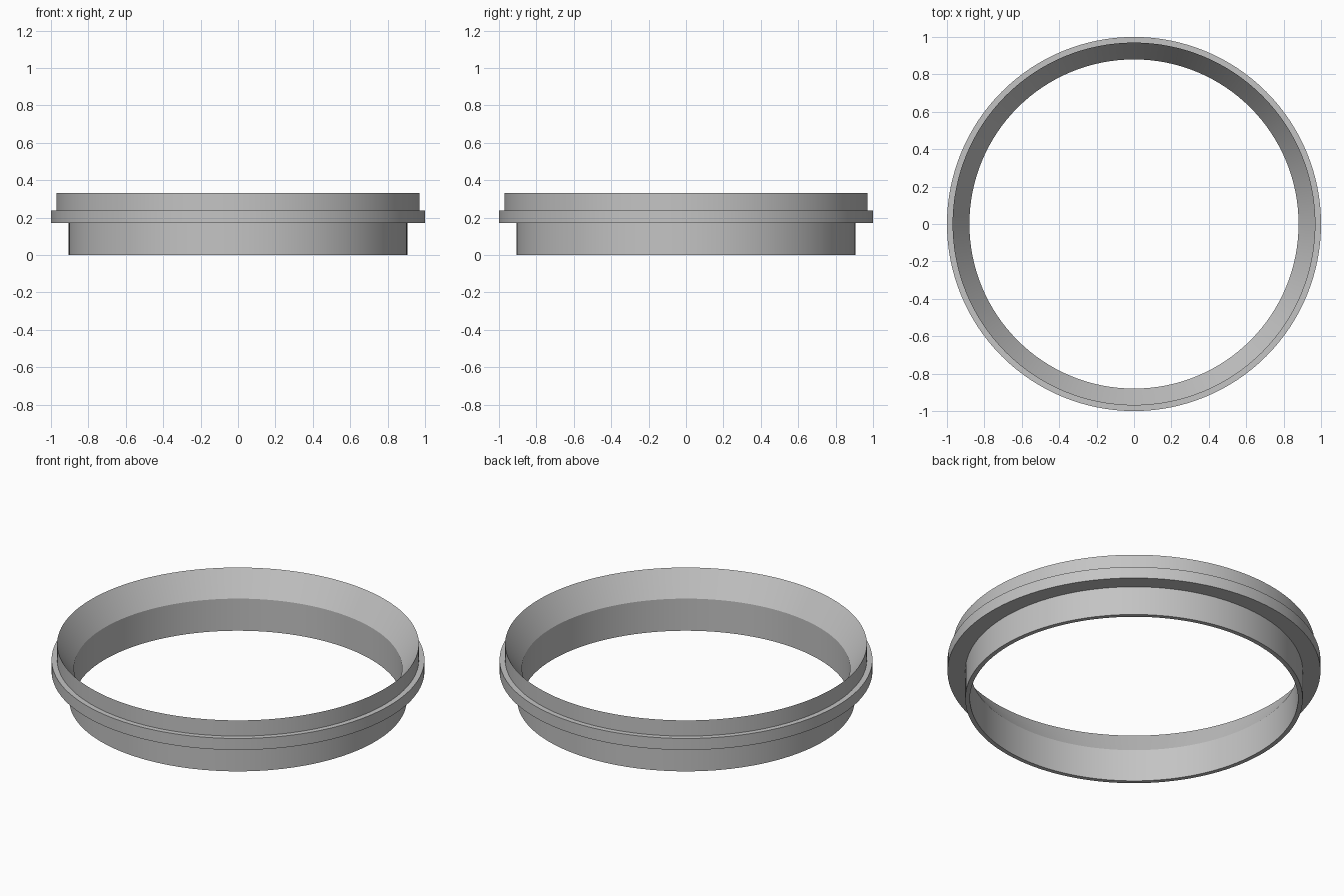
import bpy, bmesh, math

cube = bpy.data.objects.get("Cube")
if cube:
    bpy.data.objects.remove(cube, do_unlink=True)

SEGMENTS = 128

# Plain grey material
grey = bpy.data.materials.new("plain_grey")
grey.use_nodes = True
colour = (0.55, 0.55, 0.55, 1)
grey.diffuse_color = colour
grey.node_tree.nodes["Principled BSDF"].inputs["Base Color"].default_value = colour


def lathe(name, profile, material):
    """Revolve a closed (radius, height) profile around the z axis."""
    bm = bmesh.new()
    rings = []
    for i in range(SEGMENTS):
        a = math.tau * i / SEGMENTS
        rings.append([bm.verts.new((r * math.cos(a), r * math.sin(a), z))
                      for r, z in profile])
    n = len(profile)
    for i, ring in enumerate(rings):
        following = rings[(i + 1) % SEGMENTS]
        for j in range(n):
            k = (j + 1) % n
            bm.faces.new((ring[j], following[j], following[k], ring[k]))
    bmesh.ops.recalc_face_normals(bm, faces=bm.faces)
    mesh = bpy.data.meshes.new(name)
    bm.to_mesh(mesh)
    bm.free()
    mesh.materials.append(material)
    obj = bpy.data.objects.new(name, mesh)
    bpy.context.collection.objects.link(obj)
    bpy.ops.object.select_all(action="DESELECT")
    obj.select_set(True)
    bpy.context.view_layer.objects.active = obj
    bpy.ops.object.shade_smooth_by_angle(angle=math.radians(25))
    return obj


# Ring section: lower sleeve, flange, knife-edged lip, flared bore
section = [
    (0.88, 0), (0.905, 0),
    (0.905, 0.171), (1, 0.171),
    (1, 0.239), (0.97, 0.239),
    (0.97, 0.332), (0.88, 0.19),
]
lathe("flanged_ring", section, grey)
